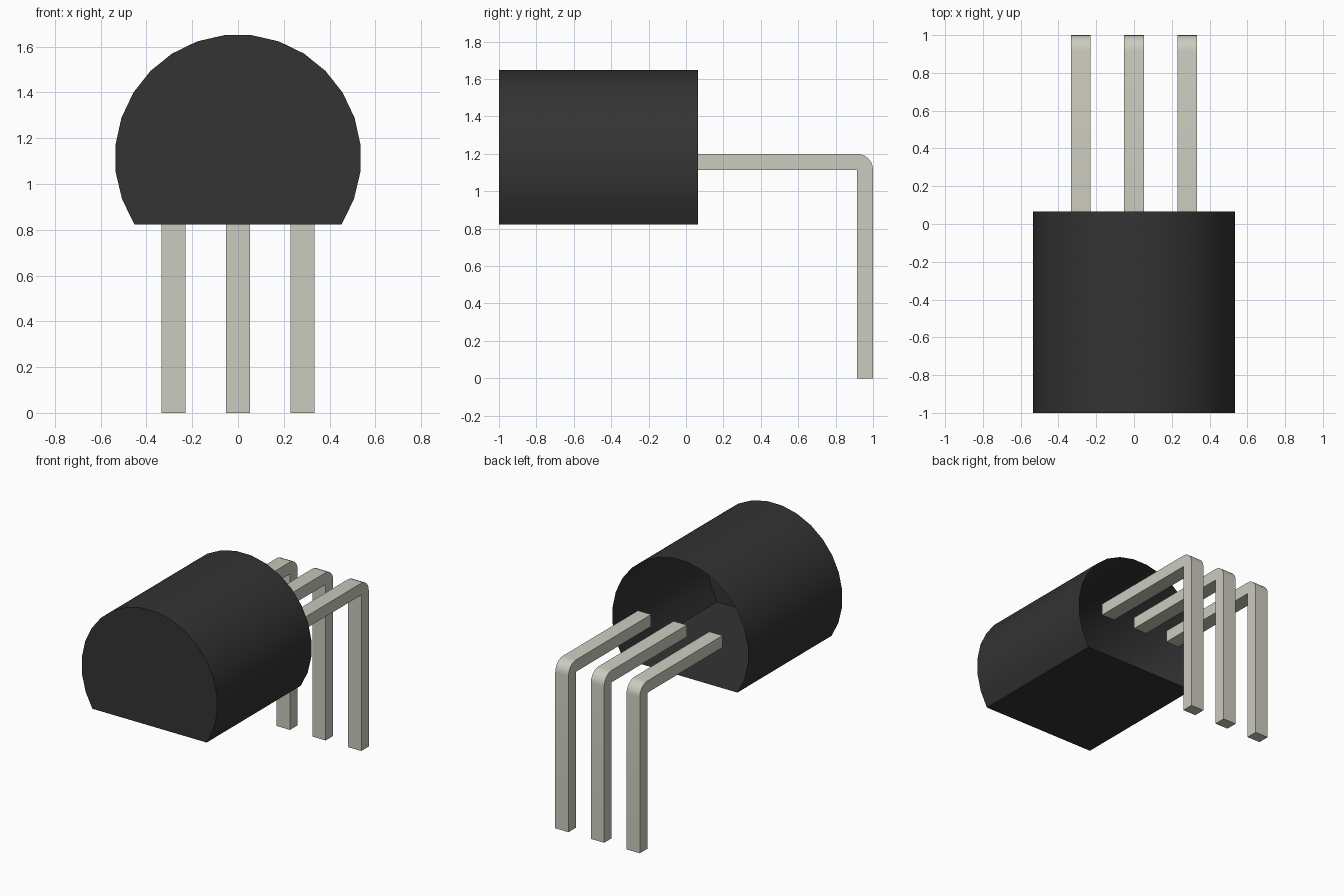
import bpy, bmesh, math

cube = bpy.data.objects.get("Cube")
if cube:
    bpy.data.objects.remove(cube, do_unlink=True)


def make_material(name, rgb):
    mat = bpy.data.materials.new(name)
    mat.use_nodes = True
    col = (*rgb, 1.0)
    mat.diffuse_color = col
    mat.node_tree.nodes["Principled BSDF"].inputs["Base Color"].default_value = col
    return mat


def extrude_profile(name, points, offset, mat, open_end=False, angle=30):
    """Extrude a closed 3D outline by an offset; open_end leaves the far end uncapped."""
    bm = bmesh.new()
    near = [bm.verts.new(p) for p in points]
    far = [bm.verts.new([a + b for a, b in zip(p, offset)]) for p in points]
    n = len(points)
    bm.faces.new(near)
    for i in range(n):
        j = (i + 1) % n
        bm.faces.new((near[j], near[i], far[i], far[j]))
    if not open_end:
        bm.faces.new(far[::-1])
    bmesh.ops.recalc_face_normals(bm, faces=bm.faces)
    mesh = bpy.data.meshes.new(name)
    bm.to_mesh(mesh)
    bm.free()
    mesh.materials.append(mat)
    obj = bpy.data.objects.new(name, mesh)
    bpy.context.collection.objects.link(obj)
    bpy.ops.object.select_all(action="DESELECT")
    obj.select_set(True)
    bpy.context.view_layer.objects.active = obj
    bpy.ops.object.shade_smooth_by_angle(angle=math.radians(angle))
    return obj


black = make_material("black plastic", (0.033, 0.033, 0.033))
metal = make_material("dull metal", (0.60, 0.60, 0.52))

# Body: round shell with a flat underside, closed at the front and open at the back
R, CZ, SWEEP, STEPS = 0.538, 1.115, math.radians(122.8), 19
outline = []
for i in range(STEPS + 1):
    a = -SWEEP + 2 * SWEEP * i / STEPS
    outline.append((R * math.sin(a), -1.0, CZ + R * math.cos(a)))
extrude_profile("body_shell", outline, (0, 1.065, 0), black, open_end=True)

# Pins: square bars bent down, rounded on the outside of the bend
W, T, TOP, START = 0.105, 0.085, 1.2, 0.065
side = [(START, TOP - T), (START, TOP)]
for i in range(7):
    a = math.pi / 2 * (1 - i / 6)
    side.append((1 - T + T * math.cos(a), TOP - T + T * math.sin(a)))
side += [(1.0, 0.0), (1 - T, 0.0), (1 - T, TOP - T)]
for name, x in (("right_pin", -0.282), ("middle_pin", 0.0), ("left_pin", 0.282)):
    extrude_profile(name, [(x - W / 2, y, z) for y, z in side], (W, 0, 0), metal)
